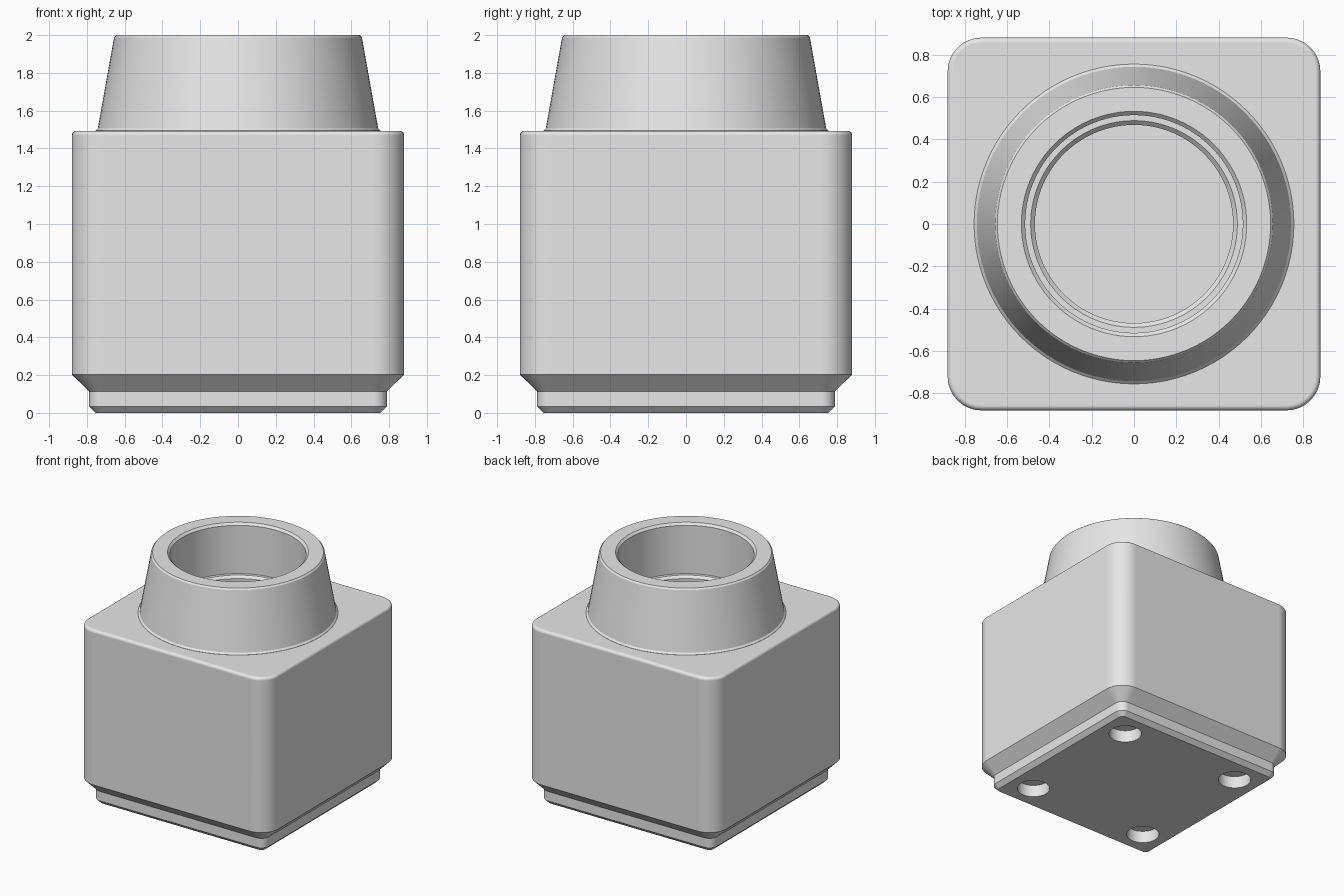
import bpy, bmesh, math

if "Cube" in bpy.data.objects:
    bpy.data.objects.remove(bpy.data.objects["Cube"])

grey = bpy.data.materials.new("plain grey")
grey.diffuse_color = (0.8, 0.8, 0.8, 1)
grey.use_nodes = True
grey.node_tree.nodes["Principled BSDF"].inputs["Base Color"].default_value = grey.diffuse_color


def skin(name, rings):
    """Closed solid skinned over a stack of equal-length rings, bottom to top."""
    bm = bmesh.new()
    loops = [[bm.verts.new(p) for p in ring] for ring in rings]
    n = len(loops[0])
    for a, b in zip(loops, loops[1:]):
        for i in range(n):
            j = (i + 1) % n
            bm.faces.new((a[i], a[j], b[j], b[i]))
    bm.faces.new(loops[0][::-1])
    bm.faces.new(loops[-1])
    bmesh.ops.recalc_face_normals(bm, faces=bm.faces)
    mesh = bpy.data.meshes.new(name)
    bm.to_mesh(mesh)
    bm.free()
    mesh.materials.append(grey)
    obj = bpy.data.objects.new(name, mesh)
    bpy.context.collection.objects.link(obj)
    return obj


def rounded_square(z, half, radius, steps=8):
    pts = []
    for q in range(4):
        mid = math.pi / 4 + q * math.pi / 2
        cx = math.copysign(half - radius, math.cos(mid))
        cy = math.copysign(half - radius, math.sin(mid))
        for k in range(steps + 1):
            a = (q + k / steps) * math.pi / 2
            pts.append((cx + radius * math.cos(a), cy + radius * math.sin(a), z))
    return pts


def circle(z, r, n=96, cx=0, cy=0):
    return [(cx + r * math.cos(2 * math.pi * i / n),
             cy + r * math.sin(2 * math.pi * i / n), z) for i in range(n)]


def combine(target, tool, operation):
    mod = target.modifiers.new(operation.lower(), 'BOOLEAN')
    mod.operation = operation
    mod.solver = 'EXACT'
    mod.object = tool
    bpy.context.view_layer.objects.active = target
    bpy.ops.object.modifier_apply(modifier=mod.name)
    bpy.data.objects.remove(tool)


# block with stepped foot and softly rounded top edge
sections = [(0, 0.754, 0.034), (0.034, 0.788, 0.068), (0.113, 0.788, 0.068),
            (0.204, 0.88, 0.16)]
fillet, top = 0.024, 1.493
for k in range(5):
    a = k * math.pi / 8
    inset = fillet * (1 - math.cos(a))
    sections.append((top - fillet * (1 - math.sin(a)), 0.88 - inset, 0.16 - inset))
holder = skin("holder_block", [rounded_square(*s) for s in sections])

# tapered collar with flared foot and chamfered rim
collar = skin("collar", [circle(z, r) for z, r in (
    (1.4, 0.755), (1.494, 0.755), (1.507, 0.742), (1.988, 0.656), (2.0, 0.645))])
combine(holder, collar, 'UNION')

# bore: chamfered mouth, ledge, chamfered narrower well
bore = skin("bore", [circle(z, r) for z, r in (
    (0.3, 0.468), (1.56, 0.468), (1.58, 0.488), (1.58, 0.514),
    (1.982, 0.514), (2.0, 0.532), (2.1, 0.532))])
combine(holder, bore, 'DIFFERENCE')

# four round magnet pockets in the underside
for sx in (-1, 1):
    for sy in (-1, 1):
        pocket = skin("pocket", [circle(z, 0.125, 40, sx * 0.551, sy * 0.551)
                                 for z in (-0.1, 0.1)])
        combine(holder, pocket, 'DIFFERENCE')

# smooth rounds, crisp creases, flat large faces
bpy.ops.object.select_all(action='DESELECT')
holder.select_set(True)
bpy.context.view_layer.objects.active = holder
bpy.ops.object.shade_smooth_by_angle(angle=math.radians(26))
weighted = holder.modifiers.new("weighted_normals", 'WEIGHTED_NORMAL')
weighted.keep_sharp = True
